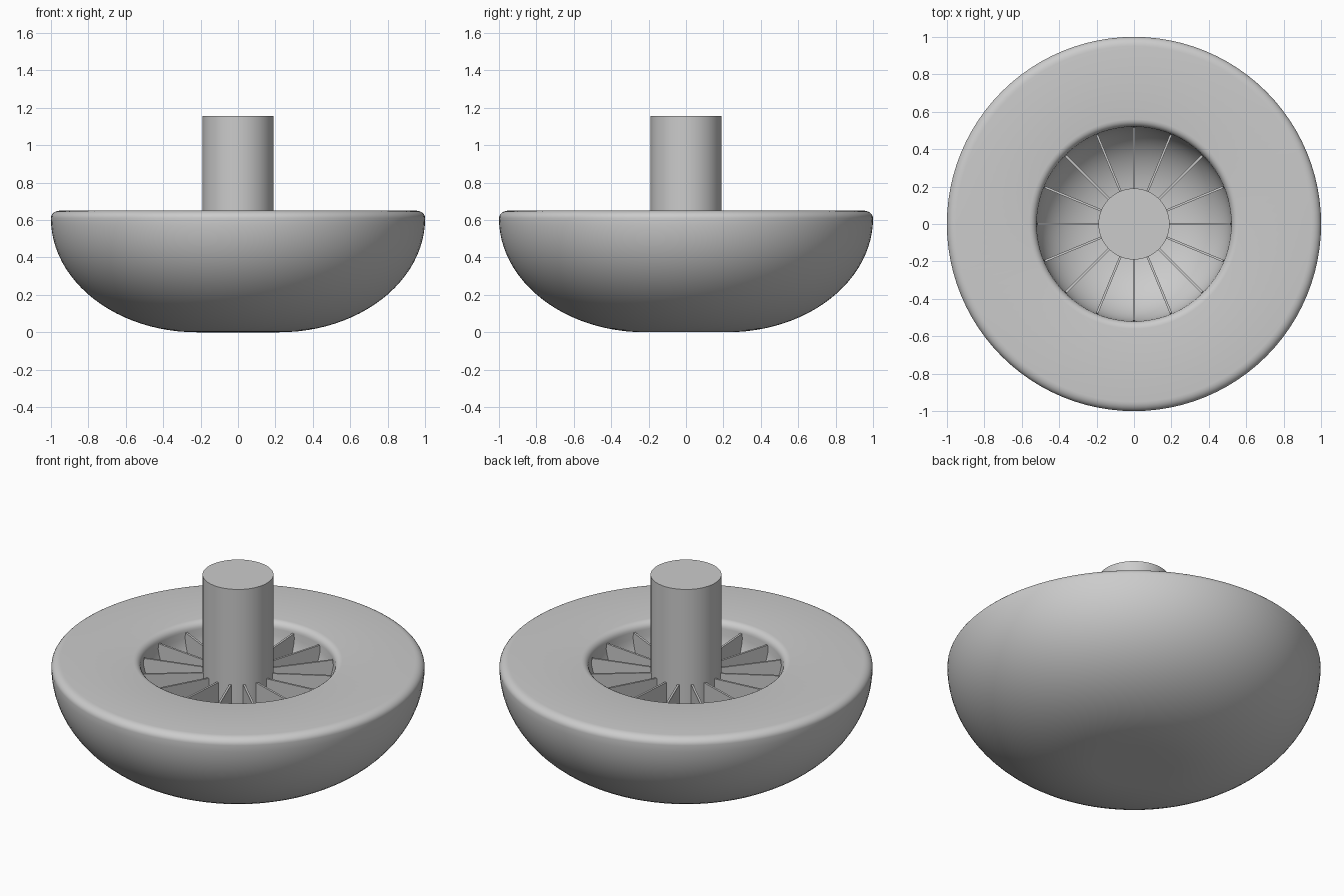
import bpy, bmesh, math

default = bpy.data.objects.get("Cube")
if default:
    bpy.data.objects.remove(default, do_unlink=True)

grey = bpy.data.materials.new("plain grey")
grey.use_nodes = True
colour = (0.6, 0.6, 0.6, 1)
grey.diffuse_color = colour
grey.node_tree.nodes["Principled BSDF"].inputs["Base Color"].default_value = colour


def make_object(name, bm):
    bmesh.ops.recalc_face_normals(bm, faces=bm.faces)
    mesh = bpy.data.meshes.new(name)
    bm.to_mesh(mesh)
    bm.free()
    mesh.materials.append(grey)
    obj = bpy.data.objects.new(name, mesh)
    bpy.context.collection.objects.link(obj)
    return obj


def smooth(obj):
    bpy.ops.object.select_all(action='DESELECT')
    obj.select_set(True)
    bpy.context.view_layer.objects.active = obj
    bpy.ops.object.shade_smooth_by_angle(angle=math.radians(35))


def lathe(name, profile, steps):
    """Spin an (r, z) profile around the vertical axis."""
    bm = bmesh.new()
    verts = [bm.verts.new((r, 0, z)) for r, z in profile]
    edges = [bm.edges.new(pair) for pair in zip(verts, verts[1:])]
    bmesh.ops.spin(bm, geom=verts + edges, cent=(0, 0, 0), axis=(0, 0, 1),
                   angle=math.tau, steps=steps)
    bmesh.ops.remove_doubles(bm, verts=bm.verts, dist=0.0001)
    obj = make_object(name, bm)
    smooth(obj)
    return obj


def arc(cr, cz, a, b, start, end, n):
    """Points on an elliptical arc, angles in degrees."""
    angles = [math.radians(start + (end - start) * i / n) for i in range(n + 1)]
    return [(cr + a * math.cos(t), cz + b * math.sin(t)) for t in angles]


# Bowl-shaped body: flat base, round flank, soft rim, flat top, central hollow
TOP = 0.65
profile = [(0, 0)]
profile += arc(0.22, 0.61, 0.78, 0.61, -90, 0, 24)
profile += arc(0.95, 0.61, 0.05, 0.04, 0, 90, 6)[1:]
profile += arc(0.56, 0.61, 0.04, 0.04, 90, 180, 5)
profile += arc(0.12, 0.61, 0.40, 0.33, 0, -90, 14)[1:]
profile += [(0, 0.28)]
lathe("bowl_body", profile, 96)

# Central post
lathe("centre_post", [(0, 0.2), (0.19, 0.2), (0.19, 1.155), (0, 1.155)], 48)

# Thin radial fins between post and hollow wall
bm = bmesh.new()
outline = [(0.17, 0.25), (0.42, 0.25), (0.525, 0.5), (0.515, 0.61), (0.17, 0.59)]
for i in range(16):
    a = math.tau * i / 16
    c, s = math.cos(a), math.sin(a)
    sides = [[bm.verts.new((r * c - w * s, r * s + w * c, z)) for r, z in outline]
             for w in (-0.006, 0.006)]
    for side in sides:
        bm.faces.new(side)
    for j in range(len(outline)):
        k = (j + 1) % len(outline)
        bm.faces.new((sides[0][j], sides[0][k], sides[1][k], sides[1][j]))
make_object("radial_fins", bm)
